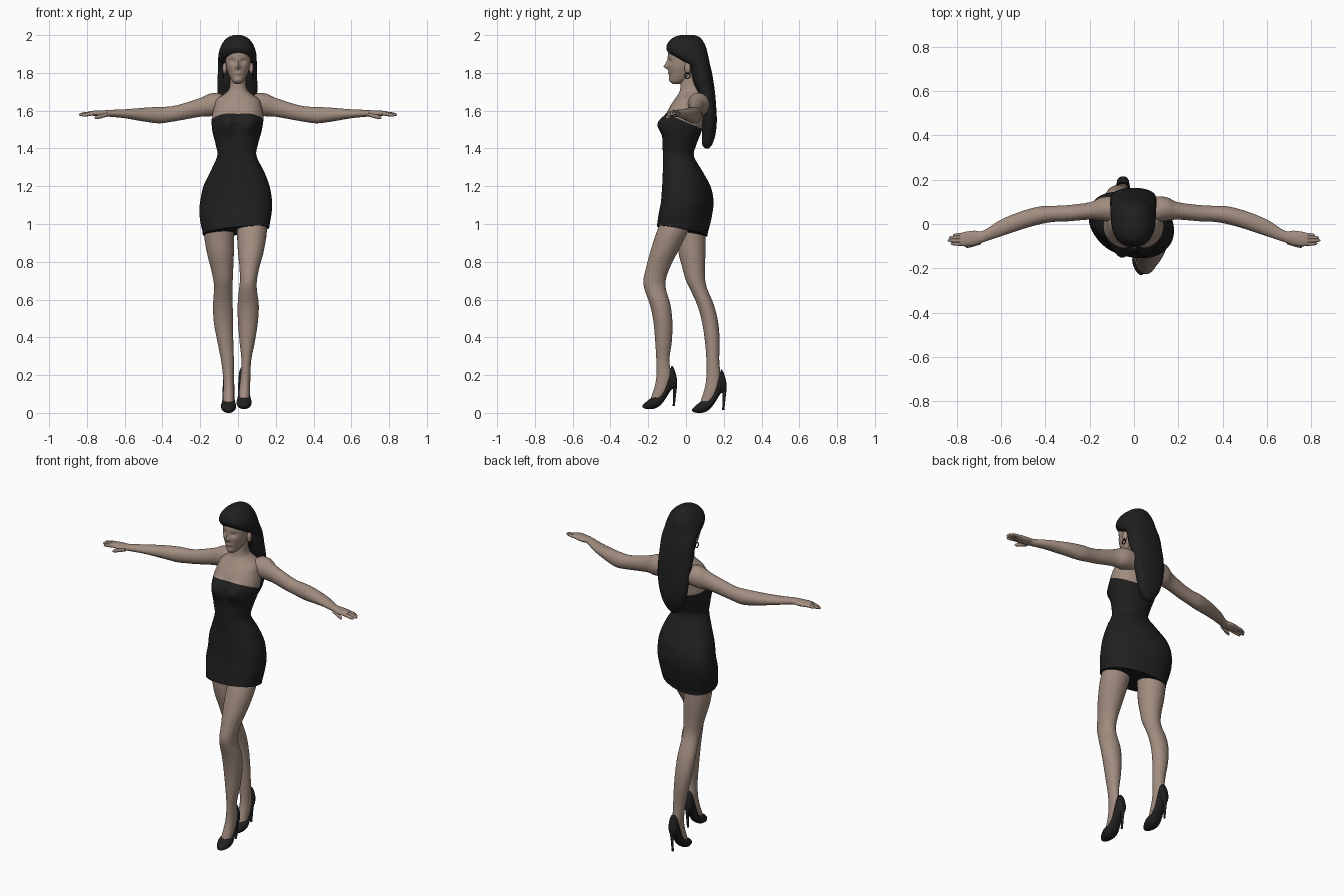
import bpy, bmesh, math
from mathutils import Vector


def material(name, rgb):
    m = bpy.data.materials.new(name)
    m.diffuse_color = (*rgb, 1)
    return m


SKIN = material("skin", (0.36, 0.265, 0.215))
BLACK = material("black", (0.014, 0.014, 0.014))


def spline(rows, steps):
    """Catmull-Rom interpolation through rows of numbers."""
    out = []
    for i in range(len(rows) - 1):
        p0, p1, p2 = rows[max(i - 1, 0)], rows[i], rows[i + 1]
        p3 = rows[min(i + 2, len(rows) - 1)]
        for s in range(steps):
            t = s / steps
            out.append([0.5 * (2 * b + (c - a) * t + (2 * a - 5 * b + 4 * c - d) * t * t
                               + (3 * b - a - 3 * c + d) * t ** 3)
                        for a, b, c, d in zip(p0, p1, p2, p3)])
    return out + [list(rows[-1])]


def loft(rows, axis="z", segs=32, power=2.0, steps=4):
    """Rows are (position on axis, min a, max a, min b, max b)."""
    bm = bmesh.new()
    rings = []
    for t, a0, a1, b0, b1 in spline(rows, steps):
        ring = []
        for k in range(segs):
            ang = 2 * math.pi * k / segs
            c, s = math.cos(ang), math.sin(ang)
            a = (a0 + a1) / 2 + (a1 - a0) / 2 * math.copysign(abs(c) ** (2 / power), c)
            b = (b0 + b1) / 2 + (b1 - b0) / 2 * math.copysign(abs(s) ** (2 / power), s)
            ring.append(bm.verts.new({"z": (a, b, t), "x": (t, a, b), "y": (a, t, b)}[axis]))
        rings.append(ring)
    for r, q in zip(rings, rings[1:]):
        for k in range(segs):
            n = (k + 1) % segs
            bm.faces.new((r[k], r[n], q[n], q[k]))
    bm.faces.new(rings[0])
    bm.faces.new(rings[-1])
    return bm


def finish(bm, name, mats, mirror=False):
    if mirror:
        for v in bm.verts:
            v.co.x = -v.co.x
    bmesh.ops.recalc_face_normals(bm, faces=bm.faces)
    me = bpy.data.meshes.new(name)
    bm.to_mesh(me)
    bm.free()
    for m in mats:
        me.materials.append(m)
    me.shade_smooth()
    me.set_sharp_from_angle(angle=math.radians(50))
    ob = bpy.data.objects.new(name, me)
    bpy.context.collection.objects.link(ob)
    return ob


def ellipsoid(name, center, size, mat):
    bm = bmesh.new()
    bmesh.ops.create_uvsphere(bm, u_segments=20, v_segments=12, radius=1)
    for v in bm.verts:
        v.co = Vector(center) + v.co * Vector(size)
    return finish(bm, name, [mat])


def bump(x, z, cx, cz, wx, wz):
    return math.exp(-((abs(x) - cx) / wx) ** 2 - ((z - cz) / wz) ** 2)


# Torso: dress below the neckline, skin above it
bm = loft([
    (0.88, -.185, .160, -.165, .100), (0.95, -.187, .162, -.158, .108),
    (1.00, -.197, .168, -.150, .120), (1.06, -.205, .178, -.140, .132),
    (1.12, -.200, .180, -.128, .138), (1.20, -.183, .167, -.124, .125),
    (1.28, -.145, .137, -.122, .085), (1.36, -.110, .098, -.122, .042),
    (1.42, -.118, .105, -.124, .055), (1.50, -.137, .127, -.122, .085),
    (1.57, -.138, .135, -.100, .095), (1.62, -.125, .125, -.085, .105),
    (1.66, -.113, .113, -.060, .110), (1.69, -.070, .070, -.040, .100),
    (1.72, -.046, .046, -.030, .080), (1.80, -.042, .042, -.025, .070)],
    segs=48, power=2.2, steps=5)
for v in bm.verts:
    x, y, z = v.co
    if y < 0:  # bust
        v.co.y -= 0.045 * bump(x, z, .06, 1.535, .045, .05) * min(1, -y / .04)
    v.co.y -= 0.18 * x * min(1, max(0, (1.4 - z) / .25))  # hip twist


def cut(bm, co, no, clear):
    bmesh.ops.bisect_plane(bm, geom=bm.verts[:] + bm.edges[:] + bm.faces[:],
                           plane_co=co, plane_no=no, clear_inner=clear)


cut(bm, (0, 0, .96), (-.08, .17, 1), True)   # slanted hem
bmesh.ops.holes_fill(bm, edges=[e for e in bm.edges if e.is_boundary], sides=0)
cut(bm, (0, 0, 1.54), (0, .43, 1), False)    # neckline
for f in bm.faces:
    c = f.calc_center_median()
    f.material_index = 1 if c.z + .43 * c.y < 1.54 else 0
finish(bm, "torso_and_dress", [SKIN, BLACK])

# Legs: left one steps forward
finish(loft([
    (1.02, .000, .150, -.130, .030), (0.95, -.005, .152, -.158, .005),
    (0.85, .000, .135, -.190, -.045), (0.77, .008, .113, -.211, -.085),
    (0.70, .010, .100, -.226, -.108), (0.65, .005, .100, -.218, -.105),
    (0.57, -.002, .110, -.190, -.082), (0.48, .000, .105, -.172, -.072),
    (0.38, .008, .090, -.163, -.075), (0.28, .018, .070, -.157, -.088),
    (0.20, .014, .066, -.156, -.078), (0.14, .008, .064, -.166, -.085),
    (0.09, .004, .062, -.182, -.110), (0.06, .005, .060, -.190, -.140)]),
    "front_leg", [SKIN])
finish(loft([
    (1.02, -.172, -.020, -.060, .095), (0.95, -.180, -.022, -.050, .103),
    (0.85, -.165, -.022, -.040, .103), (0.77, -.145, -.025, -.020, .100),
    (0.70, -.130, -.028, .000, .102), (0.65, -.127, -.030, .024, .115),
    (0.57, -.132, -.028, .060, .148), (0.48, -.128, -.027, .085, .170),
    (0.38, -.110, -.025, .100, .178), (0.28, -.090, -.022, .108, .176),
    (0.18, -.078, -.022, .107, .184), (0.12, -.078, -.020, .096, .177),
    (0.07, -.079, -.021, .080, .152), (0.04, -.076, -.022, .072, .122)]),
    "back_leg", [SKIN])

# High-heeled shoes
for side, dx, dy, dz in (("front", .032, 0, 0), ("back", -.050, .262, -.02)):
    profile = [(-.230, .030, .040, .006), (-.215, .022, .055, .022), (-.190, .020, .075, .035),
               (-.165, .023, .088, .040), (-.140, .037, .092, .037), (-.115, .065, .130, .032),
               (-.090, .105, .205, .031), (-.075, .125, .250, .028), (-.060, .130, .225, .024),
               (-.050, .140, .190, .014), (-.047, .150, .170, .005)]
    finish(loft([(y + dy, dx - w, dx + w, z0 + dz, z1 + dz) for y, z0, z1, w in profile],
                axis="y", segs=28, power=2.2), side + "_shoe", [BLACK])
    heel = [(.036, .006, -.065), (.10, .008, -.060), (.135, .012, -.060), (.165, .016, -.064)]
    finish(loft([(z + dz, dx - r, dx + r, y + dy - r, y + dy + r) for z, r, y in heel],
                segs=14), side + "_heel", [BLACK])

# Arms and hands, mirrored
arm = [(.05, .030, .120, 1.580, 1.660), (.10, .010, .125, 1.575, 1.692),
       (.15, .015, .120, 1.570, 1.690), (.20, .020, .098, 1.568, 1.667),
       (.30, .012, .085, 1.550, 1.635), (.36, .010, .082, 1.540, 1.622),
       (.42, .000, .080, 1.533, 1.620), (.50, -.022, .060, 1.543, 1.615),
       (.60, -.055, .020, 1.560, 1.607), (.68, -.082, -.030, 1.568, 1.604),
       (.72, -.096, -.030, 1.568, 1.601), (.76, -.101, -.035, 1.572, 1.600),
       (.785, -.097, -.042, 1.576, 1.596)]
# start x, y, z then end x, y, z and thickness
fingers = {"index": (.76, -.090, 1.586, .828, -.088, 1.574, .0095),
           "middle": (.76, -.075, 1.588, .842, -.074, 1.578, .0095),
           "ring": (.76, -.060, 1.588, .836, -.062, 1.582, .009),
           "little": (.76, -.046, 1.586, .818, -.051, 1.584, .008),
           "thumb": (.69, -.080, 1.580, .760, -.102, 1.561, .011)}
for side, flip in (("left", False), ("right", True)):
    finish(loft(arm, axis="x", segs=28), side + "_arm", [SKIN], flip)
    for name, (x0, y0, z0, x1, y1, z1, r) in fingers.items():
        rows = []
        for t, k in ((0, 1), (.5, 1), (.85, .8), (.96, .5), (1, .1)):
            x, y, z = (x0 + (x1 - x0) * t, y0 + (y1 - y0) * t, z0 + (z1 - z0) * t)
            rows.append((x, y - r * k, y + r * k, z - r * k, z + r * k))
        finish(loft(rows, axis="x", segs=12, steps=2), side + "_" + name + "_finger", [SKIN], flip)

# Head with eye sockets, nose and lips pushed out of the face
head = [(1.742, .015, -.070, -.030), (1.752, .027, -.082, -.010), (1.768, .038, -.087, .020),
        (1.795, .051, -.090, .045), (1.830, .062, -.096, .060), (1.870, .068, -.097, .080),
        (1.910, .068, -.093, .085), (1.950, .056, -.072, .078), (1.980, .025, -.030, .050)]
bm = loft([(z, -w, w, y0, y1) for z, w, y0, y1 in head], segs=64, power=2.1, steps=7)
for v in bm.verts:
    x, y, z = v.co
    if y < -.03:
        v.co.y += .011 * bump(x, z, .027, 1.862, .016, .012)
        v.co.y -= .021 * bump(x, z, 0, 1.833, .010, .011)
        v.co.y -= .010 * bump(x, z, 0, 1.852, .008, .015)
        v.co.y -= .006 * bump(x, z, 0, 1.798, .018, .007)
        v.co.y -= .004 * bump(x, z, 0, 1.762, .020, .010)
finish(bm, "head", [SKIN])

# Ears and hoop earrings
for side, s in (("left", 1), ("right", -1)):
    ellipsoid(side + "_ear", (s * .070, .008, 1.825), (.012, .017, .030), SKIN)
    ring = [(Vector((s * .078, .008 + .014 * math.cos(a), 1.785 + .014 * math.sin(a))))
            for a in [2 * math.pi * k / 20 for k in range(20)]]
    cu = bpy.data.curves.new(side + "_earring", "CURVE")
    cu.dimensions = "3D"
    cu.bevel_depth = .003
    cu.bevel_resolution = 2
    sp = cu.splines.new("POLY")
    sp.points.add(len(ring) - 1)
    for p, co in zip(sp.points, ring):
        p.co = (*co, 1)
    sp.use_cyclic_u = True
    cu.materials.append(BLACK)
    bpy.context.collection.objects.link(bpy.data.objects.new(side + "_earring", cu))

# Long hair sweeping back over the shoulders
hair = [(2.000, .018, -.030, .045), (1.987, .052, -.068, .075), (1.960, .078, -.095, .095),
        (1.930, .092, -.104, .108), (1.900, .100, -.088, .115), (1.870, .102, -.045, .122),
        (1.840, .103, .008, .128), (1.800, .104, .024, .138), (1.750, .105, .036, .146),
        (1.700, .105, .058, .153), (1.620, .100, .083, .160), (1.540, .088, .085, .163),
        (1.470, .068, .085, .155), (1.420, .040, .086, .138), (1.400, .012, .102, .120)]
finish(loft([(z, -w - .003, w - .003, y0, y1) for z, w, y0, y1 in hair],
            segs=48, power=2.3), "hair", [BLACK])
